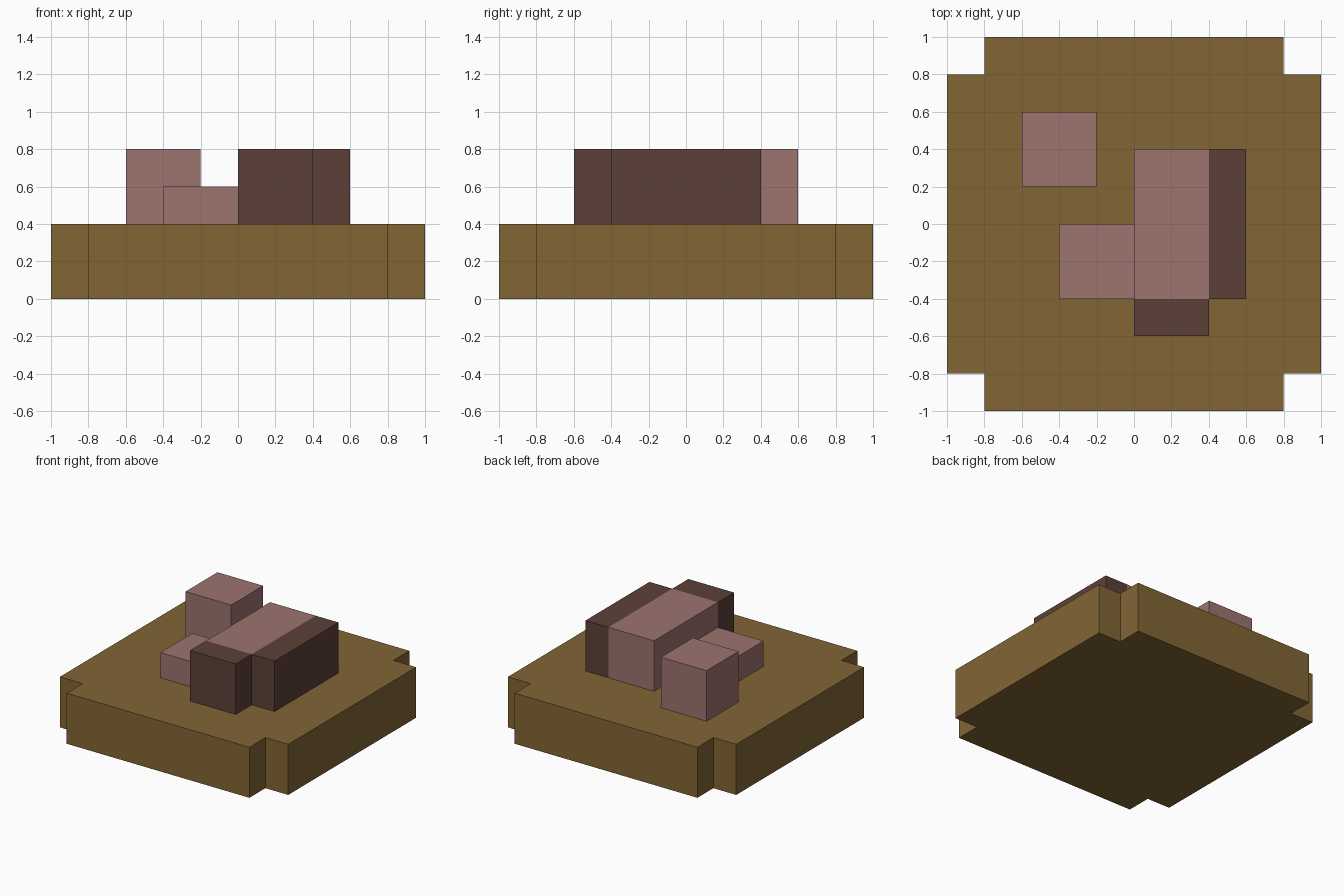
import bpy
import bmesh

cube = bpy.data.objects.get("Cube")
if cube:
    bpy.data.objects.remove(cube, do_unlink=True)


def make_material(name, rgb):
    mat = bpy.data.materials.new(name)
    mat.use_nodes = True
    color = (*rgb, 1.0)
    mat.diffuse_color = color
    bsdf = next(n for n in mat.node_tree.nodes if n.type == 'BSDF_PRINCIPLED')
    bsdf.inputs["Base Color"].default_value = color
    return mat


def prism(name, outline, bottom, top, mat):
    """Extrude a counter-clockwise floor outline from bottom to top."""
    bm = bmesh.new()
    face = bm.faces.new([bm.verts.new((x, y, bottom)) for x, y in outline])
    moved = bmesh.ops.extrude_face_region(bm, geom=[face], use_keep_orig=True)
    verts = [v for v in moved["geom"] if isinstance(v, bmesh.types.BMVert)]
    bmesh.ops.translate(bm, verts=verts, vec=(0, 0, top - bottom))
    bmesh.ops.recalc_face_normals(bm, faces=bm.faces)
    mesh = bpy.data.meshes.new(name)
    bm.to_mesh(mesh)
    bm.free()
    mesh.materials.append(mat)
    obj = bpy.data.objects.new(name, mesh)
    bpy.context.scene.collection.objects.link(obj)
    return obj


def block(name, x, y, top, mat):
    """Box standing on the slab."""
    outline = [(x[0], y[0]), (x[1], y[0]), (x[1], y[1]), (x[0], y[1])]
    return prism(name, outline, SLAB_TOP, top, mat)


ochre = make_material("ochre brown", (0.223, 0.133, 0.036))
pink = make_material("dusty pink", (0.337, 0.175, 0.159))
dark = make_material("dark brown", (0.107, 0.051, 0.040))

SLAB_TOP = 0.4

# Slab with a square notch at each corner: one corner turned four times
corner = [(1, 0.8), (0.8, 0.8), (0.8, 1)]
outline = []
for _ in range(4):
    outline += corner
    corner = [(-y, x) for x, y in corner]
prism("base_slab", outline, 0, SLAB_TOP, ochre)

# Pink blocks
block("main_block", (0, 0.4), (-0.4, 0.4), 0.8, pink)
block("low_block", (-0.4, 0), (-0.4, 0), 0.6, pink)
block("tall_block", (-0.6, -0.2), (0.2, 0.6), 0.8, pink)

# Dark blocks against the main block
block("front_dark_block", (0, 0.4), (-0.6, -0.4), 0.8, dark)
block("side_dark_block", (0.4, 0.6), (-0.4, 0.4), 0.8, dark)
